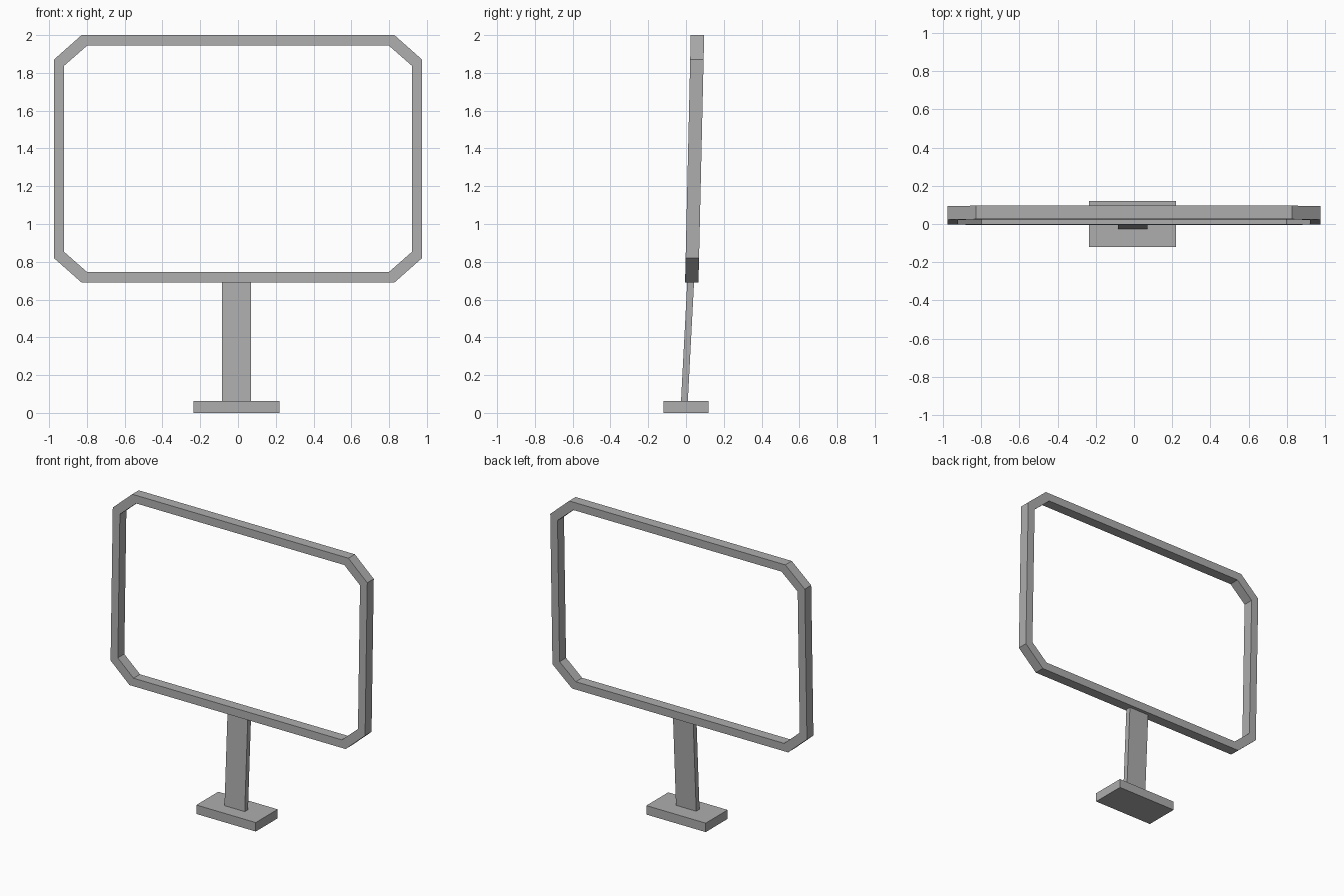
import bpy, bmesh

cube = bpy.data.objects.get("Cube")
if cube:
    bpy.data.objects.remove(cube)

grey = bpy.data.materials.new("plain grey")
grey.use_nodes = True
colour = (0.42, 0.42, 0.42, 1)
grey.diffuse_color = colour
grey.node_tree.nodes["Principled BSDF"].inputs["Base Color"].default_value = colour


def make_object(name, bm):
    bmesh.ops.recalc_face_normals(bm, faces=bm.faces)
    mesh = bpy.data.meshes.new(name)
    bm.to_mesh(mesh)
    bm.free()
    mesh.materials.append(grey)
    obj = bpy.data.objects.new(name, mesh)
    bpy.context.collection.objects.link(obj)
    return obj


def block(name, x, y, z, lean=0.0):
    """Box between the given (low, high) limits, its top shifted back by lean."""
    bm = bmesh.new()
    bmesh.ops.create_cube(bm, size=1)
    for v in bm.verts:
        top = v.co.z > 0
        v.co = (x[v.co.x > 0], y[v.co.y > 0] + lean * top, z[top])
    return make_object(name, bm)


def octagon(half_width, bottom, top, cut_x, cut_z):
    """Rectangle with clipped corners, as (x, z) points in order."""
    w, i = half_width, half_width - cut_x
    return [(-i, top), (i, top), (w, top - cut_z), (w, bottom + cut_z),
            (i, bottom), (-i, bottom), (-w, bottom + cut_z), (-w, top - cut_z)]


def leaning_frame(name, outer, inner, front, depth, slope):
    """Closed ring with a rectangular section, leaning back as it rises."""
    bm = bmesh.new()
    low = min(z for x, z in outer)
    rings = []
    for outline, offset in ((outer, 0), (outer, depth), (inner, depth), (inner, 0)):
        rings.append([bm.verts.new((x, front + offset + slope * (z - low), z))
                      for x, z in outline])
    n = len(outer)
    for r in range(4):
        a, b = rings[r], rings[(r + 1) % 4]
        for k in range(n):
            j = (k + 1) % n
            bm.faces.new((a[k], a[j], b[j], b[k]))
    return make_object(name, bm)


# Foot and its leaning post
block("base", (-0.235, 0.22), (-0.12, 0.12), (0, 0.062))
block("post", (-0.085, 0.07), (-0.027, 0.009), (0.05, 0.70), lean=0.034)

# Open frame with clipped corners
leaning_frame("frame",
              octagon(0.975, 0.69, 2.0, 0.147, 0.13),
              octagon(0.92, 0.745, 1.945, 0.122, 0.107),
              front=-0.005, depth=0.071, slope=0.023)
